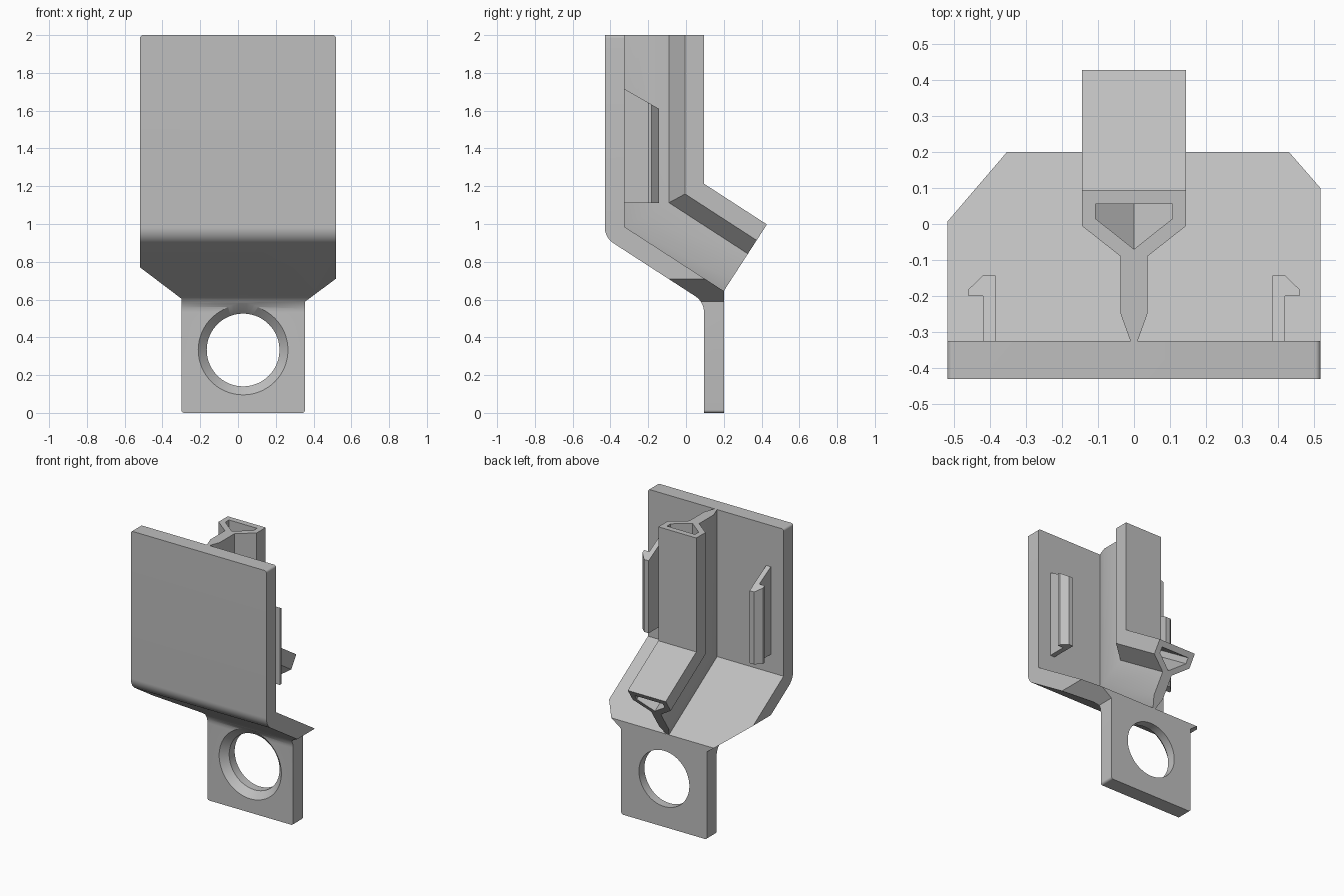
import bpy, bmesh, math
from mathutils import Vector

cube = bpy.data.objects.get("Cube")
if cube:
    bpy.data.objects.remove(cube, do_unlink=True)

grey = bpy.data.materials.new("light_grey")
grey.use_nodes = True
GREY = (0.52, 0.52, 0.52, 1)
grey.diffuse_color = GREY
grey.node_tree.nodes["Principled BSDF"].inputs["Base Color"].default_value = GREY


def loft(name, rings):
    """Closed solid through matching rings of points."""
    bm = bmesh.new()
    loops = [[bm.verts.new(p) for p in ring] for ring in rings]
    n = len(loops[0])
    for a, b in zip(loops, loops[1:]):
        for i in range(n):
            j = (i + 1) % n
            bm.faces.new((a[i], a[j], b[j], b[i]))
    bm.faces.new(loops[0])
    bm.faces.new(loops[-1])
    bmesh.ops.recalc_face_normals(bm, faces=bm.faces)
    mesh = bpy.data.meshes.new(name)
    bm.to_mesh(mesh)
    bm.free()
    mesh.materials.append(grey)
    obj = bpy.data.objects.new(name, mesh)
    bpy.context.collection.objects.link(obj)
    return obj


def rounded(corners, steps=10):
    """2D outline; corners given as (a, b, radius) become arcs."""
    pts, out = [Vector(c[:2]) for c in corners], []
    for i, c in enumerate(corners):
        p = pts[i]
        if len(c) < 3:
            out.append(p)
            continue
        u = (pts[i - 1] - p).normalized()
        v = (pts[(i + 1) % len(pts)] - p).normalized()
        half = u.angle(v) / 2
        centre = p + (u + v).normalized() * c[2] / math.sin(half)
        start = p + u * c[2] / math.tan(half) - centre
        end = p + v * c[2] / math.tan(half) - centre
        for k in range(steps + 1):
            t = k / steps
            d = start.lerp(end, t).normalized()
            out.append(centre + d * c[2])
    return out


def boolean(obj, cutter, operation):
    mod = obj.modifiers.new(operation.lower(), 'BOOLEAN')
    mod.operation, mod.object, mod.solver = operation, cutter, 'EXACT'
    bpy.context.view_layer.objects.active = obj
    bpy.ops.object.modifier_apply(modifier=mod.name)
    bpy.data.objects.remove(cutter, do_unlink=True)


def smooth(obj):
    bpy.ops.object.select_all(action='DESELECT')
    obj.select_set(True)
    bpy.context.view_layer.objects.active = obj
    bpy.ops.object.shade_smooth_by_angle(angle=math.radians(30))


# Bent plate: side profile trimmed by the front outline
FACE, BEND_Z, TAB_BACK, TIP_Z, TOP = -0.325, 0.985, 0.2, 0.645, 2.0
side = rounded([(-0.43, TOP), (-0.43, 0.928, 0.1), (0.095, 0.588, 0.1), (0.095, 0),
                (TAB_BACK, 0), (TAB_BACK, TIP_Z), (FACE, BEND_Z), (FACE, TOP)])
plate = loft("bent_plate", [[(x, y, z) for y, z in side] for x in (-0.6, 0.6)])
front = rounded([(-0.518, TOP, 0.015), (0.518, TOP, 0.015), (0.518, 0.71), (0.355, 0.589),
                 (0.355, 0, 0.015), (-0.3, 0, 0.015), (-0.3, 0.605), (-0.518, 0.77)], 5)
trim = loft("outline_trim", [[(x, y, z) for x, z in front] for y in (-0.6, 0.6)])
boolean(plate, trim, 'INTERSECT')

# Countersunk hole in the tab
circle = [2 * math.pi * k / 72 for k in range(72)]
hole = loft("hole_cutter", [[(0.027 + r * math.cos(a), y, 0.333 + r * math.sin(a)) for a in circle]
                            for y, r in ((0.045, 0.2875), (0.14, 0.1925), (0.3, 0.1925))])
boolean(plate, hole, 'DIFFERENCE')
smooth(plate)

# Hollow rib: section swept down the back and mitred at the bend
slope = Vector((TAB_BACK - FACE, TIP_Z - BEND_Z)).normalized()
normal = Vector((-slope.y, slope.x))
mitre = math.tan(math.acos(-slope.y) / 2)


def sweep(name, half_section, overrun=0.0):
    section = half_section + [(-x, y) for x, y in reversed(half_section) if x]
    top, bend, end = [], [], []
    for x, y in section:
        d = y - FACE
        tip = Vector((TAB_BACK, TIP_Z)) + normal * d + slope * overrun
        top.append((x, y, TOP + overrun))
        bend.append((x, y, BEND_Z + d * mitre))
        end.append((x, tip.x, tip.y))
    return loft(name, [top, bend, end])


rib = sweep("hollow_rib", [(0.01, FACE), (0.037, -0.25), (0.037, -0.09),
                           (0.145, -0.005), (0.145, 0.095)])
channel = sweep("channel_cutter", [(0, -0.07), (0.107, 0.015), (0.107, 0.055)], 0.05)
boolean(rib, channel, 'DIFFERENCE')
smooth(rib)

# Hooked clips on both sides, with sloping tops
hook = [(0.385, FACE), (0.42, FACE), (0.42, -0.2), (0.46, -0.2),
        (0.46, -0.182), (0.42, -0.143), (0.385, -0.143)]
for name, s in (("left_clip", 1), ("right_clip", -1)):
    loft(name, [[(s * x, y, 1.11) for x, y in hook],
                [(s * x, y, 1.715 - 0.577 * (y - FACE)) for x, y in hook]])
